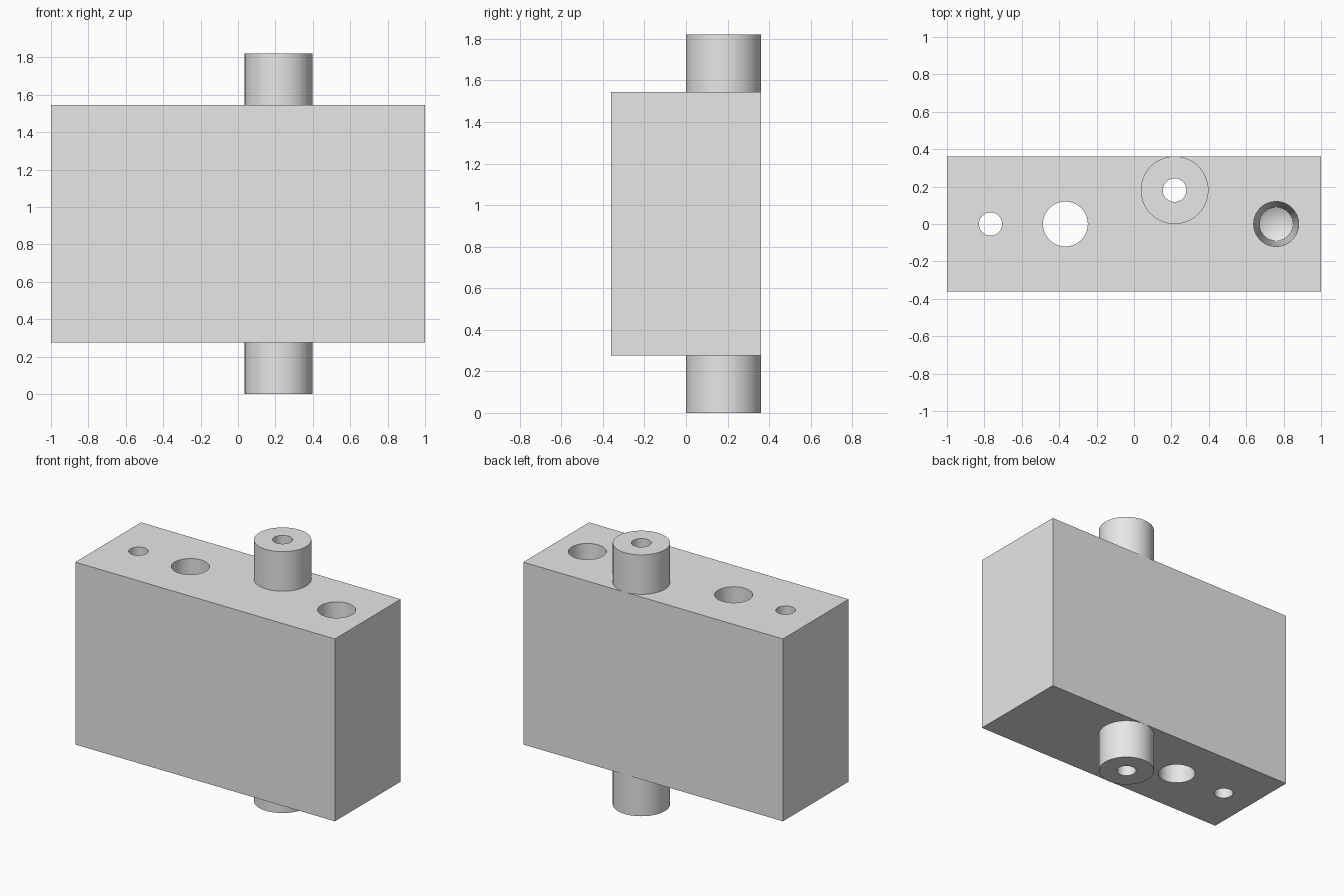
import bpy, bmesh, math

cube = bpy.data.objects.get("Cube")
if cube:
    bpy.data.objects.remove(cube, do_unlink=True)

BOTTOM, TOP, HEIGHT = 0.275, 1.545, 1.82
HALF_DEPTH = 0.362
BOSS_X, BOSS_Y, BOSS_R, BORE_R = 0.217, 0.181, 0.181, 0.063

grey = bpy.data.materials.new("plain grey")
grey.use_nodes = True
colour = (0.8, 0.8, 0.8, 1)
grey.diffuse_color = colour
grey.node_tree.nodes["Principled BSDF"].inputs["Base Color"].default_value = colour


def finish(bm, name):
    """Turn a bmesh into a grey object in the scene."""
    bmesh.ops.recalc_face_normals(bm, faces=bm.faces)
    mesh = bpy.data.meshes.new(name)
    bm.to_mesh(mesh)
    bm.free()
    mesh.materials.append(grey)
    obj = bpy.data.objects.new(name, mesh)
    bpy.context.collection.objects.link(obj)
    return obj


def lathe(name, x, y, profile, closed=False, steps=64):
    """Spin a profile of (radius, z) points round a vertical axis."""
    bm = bmesh.new()
    verts = [bm.verts.new((x + r, y, z)) for r, z in profile]
    pairs = list(zip(verts, verts[1:]))
    if closed:
        pairs.append((verts[-1], verts[0]))
    edges = [bm.edges.new(pair) for pair in pairs]
    bmesh.ops.spin(bm, geom=verts + edges, cent=(x, y, 0), axis=(0, 0, 1),
                   angle=math.tau, steps=steps)
    bmesh.ops.remove_doubles(bm, verts=bm.verts, dist=0.0001)
    return finish(bm, name)


def smooth(obj):
    bpy.ops.object.select_all(action="DESELECT")
    obj.select_set(True)
    bpy.context.view_layer.objects.active = obj
    bpy.ops.object.shade_smooth_by_angle(angle=math.radians(30))


# Main block
bm = bmesh.new()
bmesh.ops.create_cube(bm, size=1)
bmesh.ops.scale(bm, vec=(2, 2 * HALF_DEPTH, TOP - BOTTOM), verts=bm.verts)
bmesh.ops.translate(bm, vec=(0, 0, (TOP + BOTTOM) / 2), verts=bm.verts)
block = finish(bm, "block")

# Through holes: small, large, and the bore shared with the bosses
cutters = [
    lathe(name, x, y, [(0, -0.1), (r, -0.1), (r, 2), (0, 2)])
    for name, x, y, r in (("small_hole_cutter", -0.767, 0, 0.062),
                          ("large_hole_cutter", -0.367, 0, 0.12),
                          ("bore_cutter", BOSS_X, BOSS_Y, BORE_R))
]

# Blind hole, slightly tapered with a conical floor
cutters.append(lathe("blind_hole_cutter", 0.76, 0,
                     [(0, 2), (0.12, 2), (0.12, TOP - 0.02),
                      (0.09, 0.95), (0, 0.9)]))

for cutter in cutters:
    mod = block.modifiers.new(cutter.name, "BOOLEAN")
    mod.operation = "DIFFERENCE"
    mod.solver = "EXACT"
    mod.object = cutter

# Bake the cuts and drop the cutters
depsgraph = bpy.context.evaluated_depsgraph_get()
cut_mesh = bpy.data.meshes.new_from_object(block.evaluated_get(depsgraph))
block.modifiers.clear()
block.data = cut_mesh
for cutter in cutters:
    bpy.data.objects.remove(cutter, do_unlink=True)
smooth(block)

# Hollow bosses above and below the block
for name, low, high in (("upper_boss", TOP, HEIGHT), ("lower_boss", 0, BOTTOM)):
    ring = [(BORE_R, low), (BOSS_R, low), (BOSS_R, high), (BORE_R, high)]
    smooth(lathe(name, BOSS_X, BOSS_Y, ring, closed=True))
